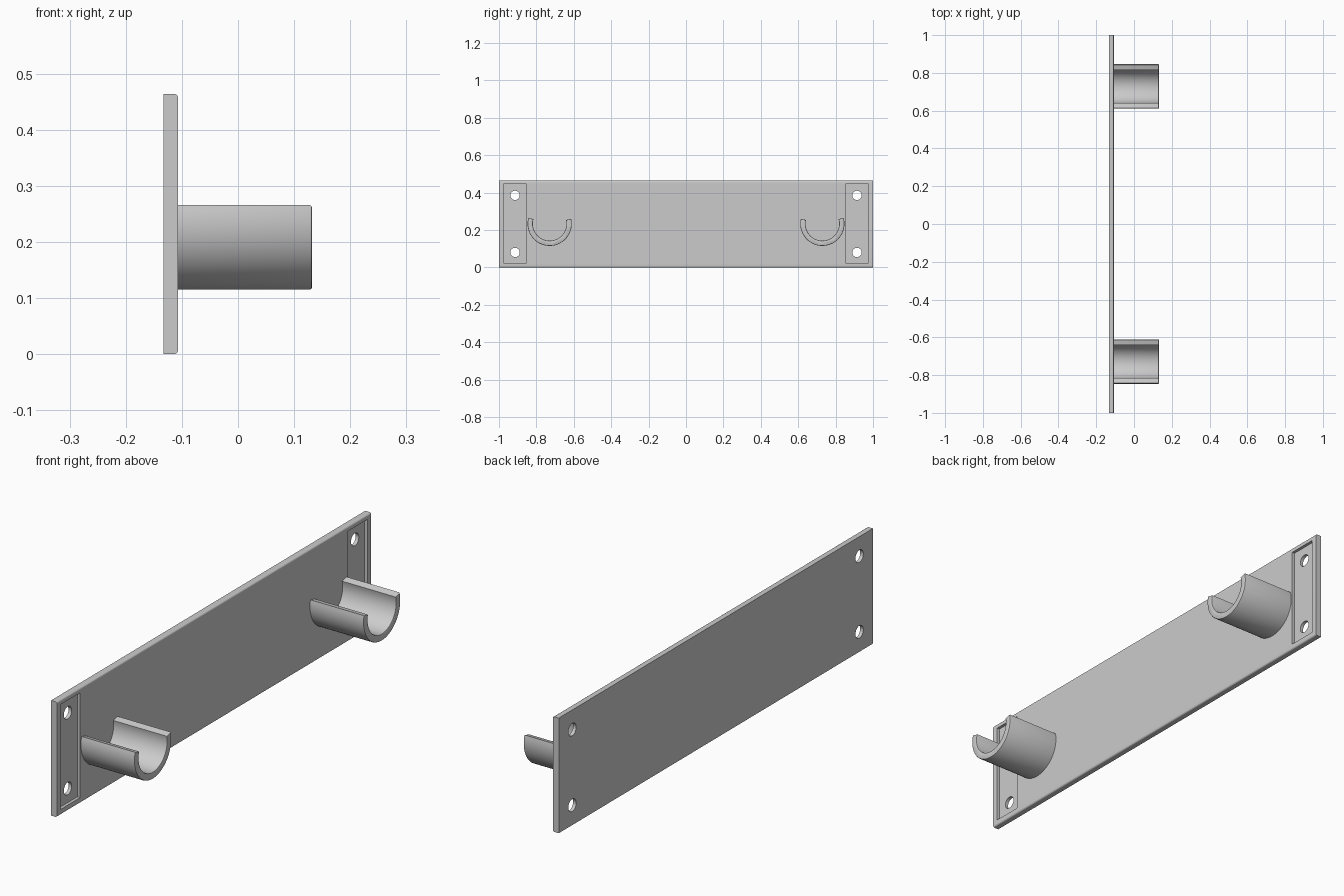
import bpy, bmesh, math
from mathutils import Matrix

if "Cube" in bpy.data.objects:
    bpy.data.objects.remove(bpy.data.objects["Cube"])

BACK, FACE, TIP = -0.133, -0.107, 0.132   # wall side, plate front, hook end
HEIGHT = 0.464
POCKET_DEPTH = 0.012

grey = bpy.data.materials.new("plain grey")
grey.use_nodes = True
colour = (0.6, 0.6, 0.6, 1)
grey.diffuse_color = colour
grey.node_tree.nodes["Principled BSDF"].inputs["Base Color"].default_value = colour


def make_object(name, bm):
    bmesh.ops.recalc_face_normals(bm, faces=bm.faces)
    mesh = bpy.data.meshes.new(name)
    bm.to_mesh(mesh)
    bm.free()
    mesh.materials.append(grey)
    obj = bpy.data.objects.new(name, mesh)
    bpy.context.collection.objects.link(obj)
    return obj


def box(name, low, high):
    bm = bmesh.new()
    size = [b - a for a, b in zip(low, high)]
    middle = [(a + b) / 2 for a, b in zip(low, high)]
    bmesh.ops.create_cube(bm, size=1, matrix=Matrix.Translation(middle) @ Matrix.Diagonal((*size, 1)))
    return name, bm


def select(obj):
    bpy.ops.object.select_all(action="DESELECT")
    obj.select_set(True)
    bpy.context.view_layer.objects.active = obj


def cut(target, cutter):
    select(target)
    mod = target.modifiers.new("cut", "BOOLEAN")
    mod.operation = "DIFFERENCE"
    mod.solver = "EXACT"
    mod.object = cutter
    bpy.ops.object.modifier_apply(modifier=mod.name)
    bpy.data.objects.remove(cutter)


def smooth(obj):
    select(obj)
    bpy.ops.object.shade_smooth_by_angle(angle=math.radians(25))


# Back plate with rounded long front edges
name, bm = box("back_plate", (BACK, -1, 0), (FACE, 1, HEIGHT))
long_edges = [e for e in bm.edges
              if all(v.co.x > -0.12 for v in e.verts)
              and abs(e.verts[0].co.y - e.verts[1].co.y) > 1]
bmesh.ops.bevel(bm, geom=long_edges, offset=0.007, segments=4, profile=0.5, affect="EDGES")
plate = make_object(name, bm)

# Sunken pocket and two screw holes at each end
for side in (-1, 1):
    ys = sorted((side * 0.852, side * 0.976))
    cut(plate, make_object(*box("pocket_cutter", (FACE - POCKET_DEPTH, ys[0], 0.023),
                                (0, ys[1], 0.445))))
    for z in (0.08, 0.385):
        bm = bmesh.new()
        place = Matrix.Translation((-0.12, side * 0.914, z)) @ Matrix.Rotation(math.pi / 2, 4, "Y")
        bmesh.ops.create_cone(bm, cap_ends=True, segments=32, radius1=0.025, radius2=0.025,
                              depth=0.2, matrix=place)
        cut(plate, make_object("hole_cutter", bm))
smooth(plate)


# Open cradle hooks, the outer lip slightly taller than the inner one
def hook(name, side):
    outer, inner, steps = 0.118, 0.09, 40
    cy, cz = 0.729, 0.233
    start, end = math.radians(-193), math.radians(16)
    angles = [start + (end - start) * i / steps for i in range(steps + 1)]
    ring = [(outer, a) for a in angles] + [(inner, a) for a in reversed(angles)]
    bm = bmesh.new()
    verts = [bm.verts.new((FACE - 0.005, side * (cy + r * math.cos(a)), cz + r * math.sin(a)))
             for r, a in ring]
    base = bm.faces.new(verts)
    grown = bmesh.ops.extrude_face_region(bm, geom=[base], use_keep_orig=True)
    moved = [g for g in grown["geom"] if isinstance(g, bmesh.types.BMVert)]
    bmesh.ops.translate(bm, verts=moved, vec=(TIP - FACE + 0.005, 0, 0))
    rim = [e for e in bm.edges if all(v.co.x > TIP - 0.001 for v in e.verts)]
    bmesh.ops.bevel(bm, geom=rim, offset=0.004, segments=2, profile=0.5, affect="EDGES")
    smooth(make_object(name, bm))


hook("right_end_hook", -1)
hook("left_end_hook", 1)
